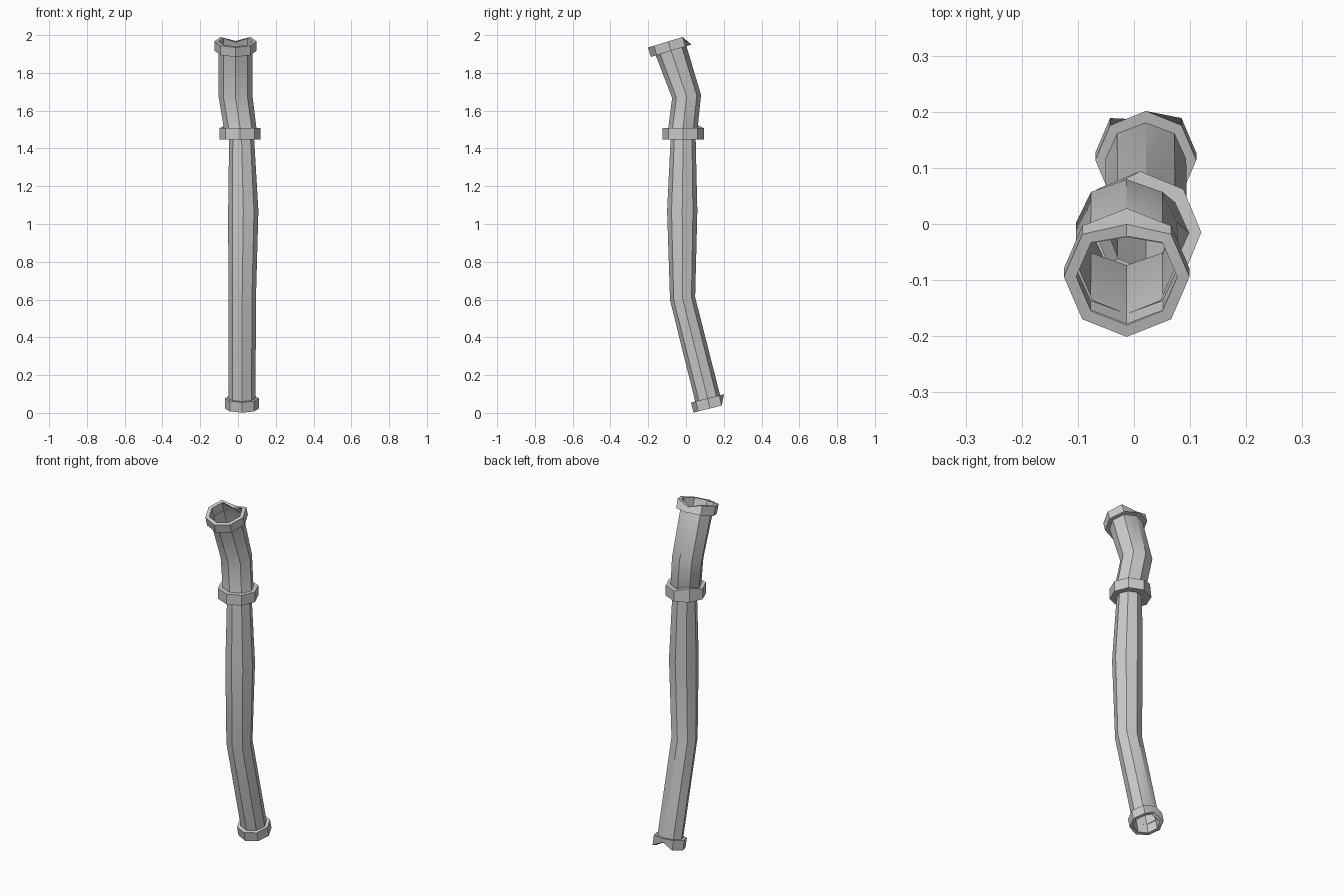
import bpy, bmesh, math
from mathutils import Vector, Matrix

if "Cube" in bpy.data.objects:
    bpy.data.objects.remove(bpy.data.objects["Cube"])

SIDES = 8


def loft(name, rings):
    """Skin octagonal rings: (centre, rx, ry, tilt degrees, {vertex: (inward, along axis)})."""
    bm = bmesh.new()
    loops = []
    for centre, rx, ry, tilt, dents in rings:
        rot = Matrix.Rotation(math.radians(tilt), 3, 'X')
        loop = []
        for i in range(SIDES):
            a = 2 * math.pi * i / SIDES
            inward, along = dents.get(i, (0, 0))
            p = Vector(((rx - inward) * math.cos(a), (ry - inward) * math.sin(a), along))
            loop.append(bm.verts.new(Vector(centre) + rot @ p))
        loops.append(loop)
    for lo, hi in zip(loops, loops[1:]):
        for i in range(SIDES):
            j = (i + 1) % SIDES
            bm.faces.new((lo[i], lo[j], hi[j], hi[i]))
    mesh = bpy.data.meshes.new(name)
    bm.to_mesh(mesh)
    bm.free()
    ob = bpy.data.objects.new(name, mesh)
    bpy.context.collection.objects.link(ob)
    bpy.ops.object.select_all(action='DESELECT')
    ob.select_set(True)
    bpy.context.view_layer.objects.active = ob
    bpy.ops.object.shade_smooth_by_angle(angle=math.radians(30))
    return ob


def collar(name, low, high, r_out, r_low, r_high, tilt, low_dents={}, high_dents={}):
    """Octagonal band with flat end faces reaching in to the pipe wall."""
    return loft(name, [
        (low, r_low, r_low, tilt, low_dents), (low, r_out, r_out, tilt, low_dents),
        (high, r_out, r_out, tilt, high_dents), (high, r_high, r_high, tilt, high_dents)])


# Damage: chipped back corners on both ends, raised corner on the middle band
bottom_chip = {2: (0.022, 0.03)}
top_chip = {2: (0.022, -0.025)}
bent_corner = {3: (0.008, 0.02)}

bottom_end = (0.021, 0.127, 0.023)
top_end = (-0.013, -0.094, 1.967)

# Lower, narrower pipe with a bulge
loft("lower_pipe", [
    (bottom_end, 0.072, 0.07, 14, bottom_chip),
    ((0.021, 0.115, 0.075), 0.072, 0.068, 14, {}),
    ((0.022, -0.018, 0.605), 0.073, 0.067, 7, {}),
    ((0.028, -0.02, 1.07), 0.08, 0.08, 0, {}),
    ((0.019, -0.015, 1.46), 0.066, 0.066, 0, {})])

# Upper, wider pipe, kinked forwards
loft("upper_pipe", [
    ((0.019, -0.015, 1.46), 0.066, 0.066, 0, {}),
    ((0.014, -0.018, 1.49), 0.086, 0.078, 0, {}),
    ((-0.013, 0.003, 1.675), 0.09, 0.077, 6, {}),
    ((-0.013, -0.079, 1.917), 0.091, 0.085, 17, {}),
    (top_end, 0.091, 0.088, 17, top_chip)])

# End rims and middle coupling band
collar("bottom_rim", bottom_end, (0.021, 0.114, 0.077), 0.09, 0.071, 0.068, 14,
       low_dents=bottom_chip)
collar("middle_collar", (0.011, -0.015, 1.447), (0.011, -0.015, 1.507), 0.109, 0.064, 0.08, 0,
       high_dents=bent_corner)
collar("top_rim", (-0.013, -0.079, 1.917), top_end, 0.112, 0.085, 0.09, 17,
       high_dents=top_chip)
